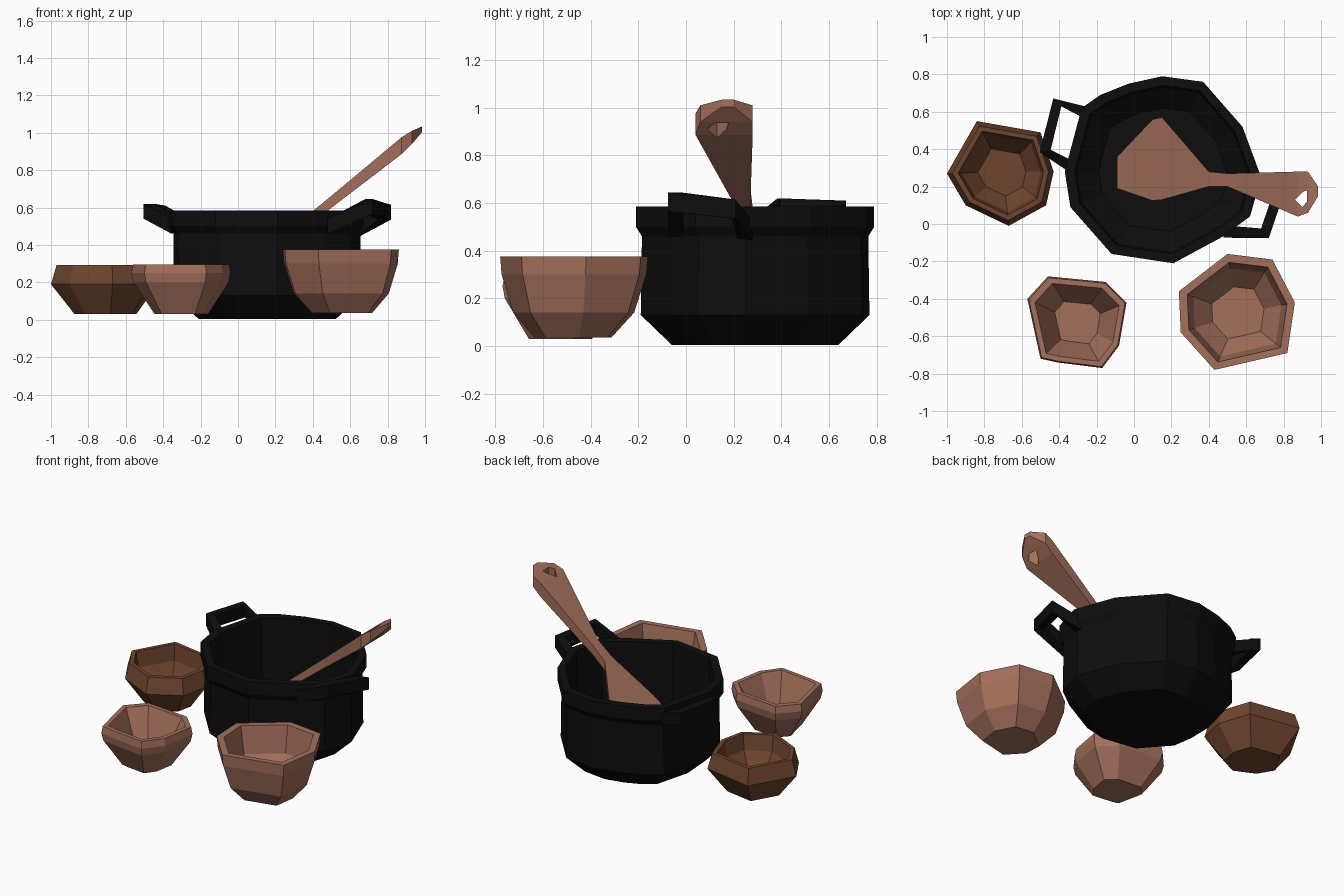
import bpy, bmesh
from mathutils import Vector

if "Cube" in bpy.data.objects:
    bpy.data.objects.remove(bpy.data.objects["Cube"])


def material(name, rgb):
    m = bpy.data.materials.new(name)
    m.diffuse_color = (*rgb, 1)
    m.use_nodes = True
    m.node_tree.nodes["Principled BSDF"].inputs["Base Color"].default_value = m.diffuse_color
    return m


BLACK = material("black iron", (0.004, 0.004, 0.004))
CLAY = material("light clay brown", (0.37, 0.16, 0.105))
DARK = material("dark brown", (0.16, 0.06, 0.028))


def finish(bm, name, mat):
    bmesh.ops.recalc_face_normals(bm, faces=bm.faces)
    me = bpy.data.meshes.new(name)
    bm.to_mesh(me)
    bm.free()
    me.materials.append(mat)
    ob = bpy.data.objects.new(name, me)
    bpy.context.collection.objects.link(ob)
    return ob


def loft(name, rings, mat, triangles=False):
    """Skin a list of closed rings and cap both ends."""
    bm = bmesh.new()
    vs = [[bm.verts.new(p) for p in r] for r in rings]
    n = len(vs[0])
    for a, b in zip(vs, vs[1:]):
        for i in range(n):
            j = (i + 1) % n
            bm.faces.new((a[i], a[j], b[j], b[i]))
    bm.faces.new(vs[0])
    bm.faces.new(vs[-1])
    if triangles:
        bmesh.ops.triangulate(bm, faces=[f for f in bm.faces if len(f.verts) == 4])
    return finish(bm, name, mat)


def vessel(name, outline, centre, profile, mat):
    """Outline seen from above, repeated at (scale, height) steps."""
    cx, cy = centre
    rings = [[(cx + (x - cx) * s, cy + (y - cy) * s, z) for x, y in outline]
             for s, z in profile]
    return loft(name, rings, mat, True)


def bar(name, path, half_w, half_h, mat):
    """Flat strap with a rectangular section along a path."""
    pts = [Vector(p) for p in path]
    rings = []
    for i, p in enumerate(pts):
        d1 = (pts[min(i + 1, len(pts) - 1)] - pts[max(i - 1, 0)])
        side = Vector((-d1.y, d1.x, 0)).normalized() * half_w
        up = Vector((0, 0, half_h))
        rings.append([p + side + up, p - side + up, p - side - up, p + side - up])
    return loft(name, rings, mat)


# Cooking pot: chamfered base, straight wall, lip and hollow inside
pot_outline = [(-0.28, 0.62), (-0.18, 0.69), (-0.03, 0.75), (0.15, 0.79), (0.37, 0.76),
               (0.58, 0.52), (0.68, 0.25), (0.62, 0.04), (0.47, -0.07), (0.21, -0.21),
               (-0.12, -0.16), (-0.34, 0.09), (-0.37, 0.28)]
vessel("pot", pot_outline, (0.16, 0.29),
       [(0.70, 0.005), (0.96, 0.13), (0.95, 0.46), (1.0, 0.50), (1.0, 0.585),
        (0.90, 0.585), (0.88, 0.15), (0.66, 0.06)], BLACK)

# Strap handles rising from the lip on both sides
bar("left_handle", [(-0.27, 0.60, 0.51), (-0.41, 0.65, 0.57),
                    (-0.475, 0.39, 0.58), (-0.34, 0.31, 0.50)], 0.03, 0.04, BLACK)
bar("right_handle", [(0.48, -0.04, 0.50), (0.70, -0.05, 0.605),
                     (0.785, 0.20, 0.575), (0.63, 0.25, 0.48)], 0.033, 0.04, BLACK)

# Bowls
vessel("left_bowl",
       [(-1.0, 0.27), (-0.84, 0.55), (-0.5, 0.49), (-0.43, 0.28), (-0.47, 0.1),
        (-0.67, -0.01), (-0.9, 0.1)], (-0.70, 0.28),
       [(0.58, 0.03), (1.0, 0.19), (0.90, 0.292), (0.80, 0.292), (0.74, 0.19), (0.45, 0.08)],
       DARK)
vessel("small_bowl",
       [(-0.46, -0.28), (-0.15, -0.31), (-0.04, -0.42), (-0.08, -0.65), (-0.17, -0.77),
        (-0.41, -0.74), (-0.5, -0.72), (-0.57, -0.4)], (-0.30, -0.53),
       [(0.54, 0.03), (0.96, 0.20), (1.0, 0.25), (0.97, 0.295), (0.85, 0.295), (0.46, 0.08)],
       CLAY)
vessel("large_bowl",
       [(0.24, -0.36), (0.5, -0.16), (0.74, -0.19), (0.86, -0.42), (0.82, -0.69),
        (0.43, -0.78), (0.25, -0.58)], (0.56, -0.48),
       [(0.52, 0.035), (0.82, 0.14), (0.98, 0.30), (1.0, 0.375), (0.86, 0.375),
        (0.76, 0.2), (0.45, 0.09)], CLAY)

# Spoon: rows of (x, y low, y high, half thickness) along one sloping plane
rows = [(-0.09, 0.19, 0.36, 0.015), (0.10, 0.125, 0.56, 0.02), (0.15, 0.13, 0.57, 0.02),
        (0.40, 0.20, 0.28, 0.03), (0.50, 0.20, 0.27, 0.032), (0.875, 0.04, 0.28, 0.045),
        (0.93, 0.06, 0.28, 0.035), (0.985, 0.15, 0.20, 0.015)]
rings = []
for x, y0, y1, t in rows:
    z = 0.575 + 0.8 * (x - 0.43)
    rings.append([(x, y0, z - t), (x, y1, z - t), (x, y1, z + t), (x, y0, z + t)])
spoon = loft("spoon", rings, CLAY)

# Hanging hole in the spoon end
hole = [(0.86, 0.13), (0.90, 0.09), (0.925, 0.12), (0.925, 0.18), (0.90, 0.17)]
cutter = loft("hole_cutter", [[(x, y, z) for x, y in hole] for z in (0.7, 1.3)], CLAY)
cutter.hide_render = True
cutter.hide_viewport = True
mod = spoon.modifiers.new("hole", 'BOOLEAN')
mod.operation = 'DIFFERENCE'
mod.solver = 'EXACT'
mod.object = cutter
